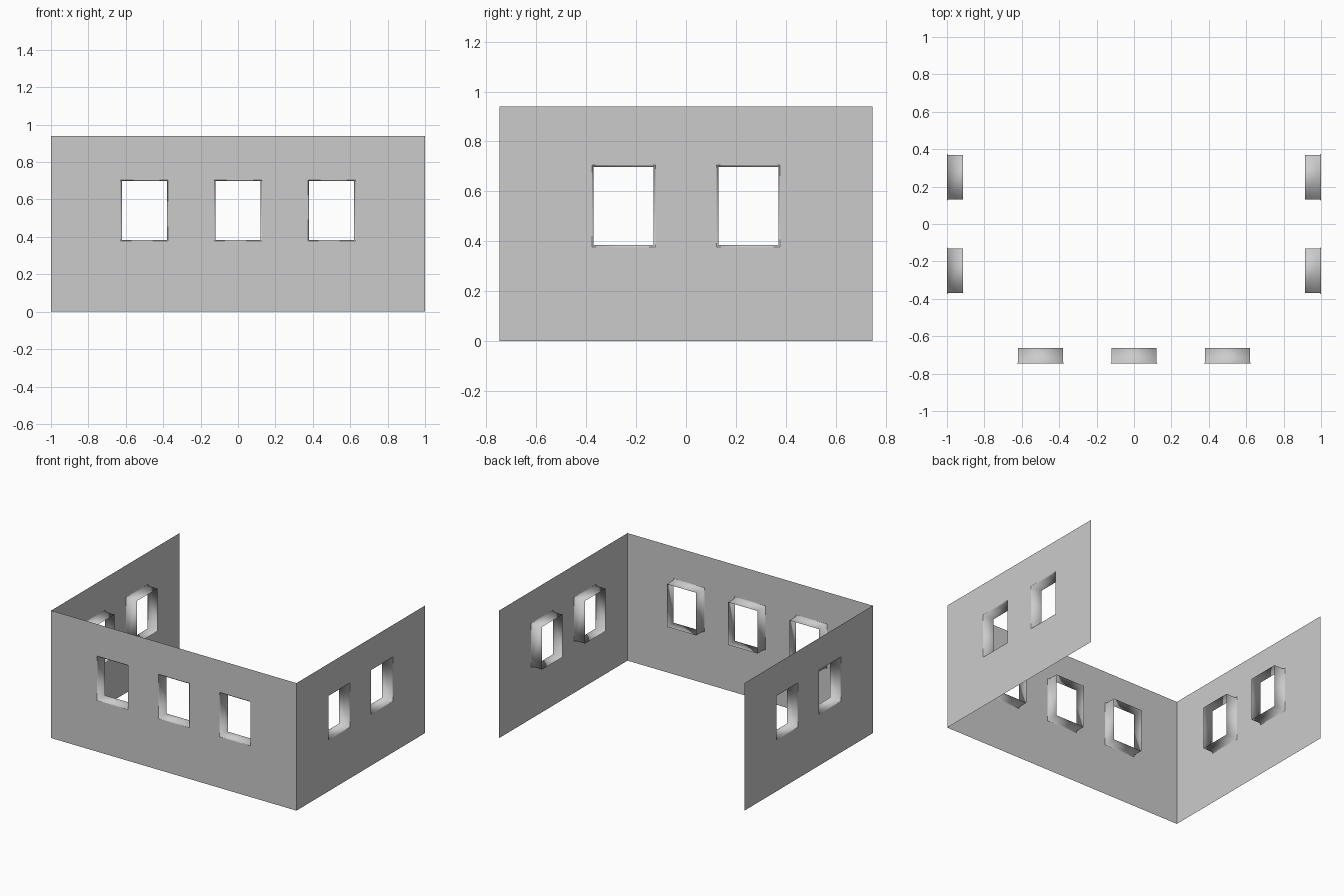
import bpy
import bmesh
import math
from mathutils import Matrix, Vector

cube = bpy.data.objects.get("Cube")
if cube:
    bpy.data.objects.remove(cube, do_unlink=True)

HALF_X, HALF_Y, HEIGHT = 1.0, 0.747, 0.94
SILL, HEAD, HALF_W = 0.377, 0.705, 0.127   # opening at the wall surface
DEPTH, FLARE = 0.085, 0.007                # reveal depth and splayed lip

grey = bpy.data.materials.new("plain_grey")
grey.use_nodes = True
COLOUR = (0.6, 0.6, 0.6, 1)
grey.diffuse_color = COLOUR
grey.node_tree.nodes["Principled BSDF"].inputs["Base Color"].default_value = COLOUR


def finish(bm, name, matrix):
    mesh = bpy.data.meshes.new(name)
    bm.to_mesh(mesh)
    bm.free()
    mesh.materials.append(grey)
    obj = bpy.data.objects.new(name, mesh)
    obj.matrix_world = matrix
    bpy.context.collection.objects.link(obj)
    return obj


def wall_sheet(name, half, centres, matrix):
    """Thin sheet facing local -y, with rectangular window openings."""
    us = [-half] + [c + s * HALF_W for c in centres for s in (-1, 1)] + [half]
    zs = [0, SILL, HEAD, HEIGHT]
    bm = bmesh.new()
    grid = [[bm.verts.new((u, 0, z)) for z in zs] for u in us]
    for i in range(len(us) - 1):
        for j in range(3):
            if j == 1 and i % 2 == 1:
                continue
            bm.faces.new((grid[i][j], grid[i + 1][j], grid[i + 1][j + 1], grid[i][j + 1]))
    finish(bm, name, matrix)


def window_reveal(name, centre, matrix):
    """Open rectangular sleeve running inward from the opening."""
    bm = bmesh.new()
    rings = []
    for inset, y in ((0, 0), (FLARE, FLARE), (FLARE, DEPTH)):
        w, lo, hi = HALF_W - inset, SILL + inset, HEAD - inset
        rings.append([bm.verts.new((centre + u, y, z))
                      for u, z in ((-w, lo), (w, lo), (w, hi), (-w, hi))])
    for a, b in zip(rings, rings[1:]):
        for k in range(4):
            n = (k + 1) % 4
            bm.faces.new((a[k], a[n], b[n], b[k]))
    obj = finish(bm, name, matrix)
    bpy.ops.object.select_all(action="DESELECT")
    obj.select_set(True)
    bpy.context.view_layer.objects.active = obj
    bpy.ops.object.shade_smooth_by_angle(angle=math.radians(100))


# Front wall and two side walls; the back stays open
walls = (
    ("front", HALF_X, (-0.5, 0, 0.5), Vector((0, -HALF_Y, 0)), 0),
    ("left", HALF_Y, (-0.25, 0.25), Vector((HALF_X, 0, 0)), 90),
    ("right", HALF_Y, (-0.25, 0.25), Vector((-HALF_X, 0, 0)), -90),
)
for name, half, centres, place, turn in walls:
    matrix = Matrix.Translation(place) @ Matrix.Rotation(math.radians(turn), 4, "Z")
    wall_sheet(name + "_wall", half, centres, matrix)
    for number, centre in enumerate(centres, 1):
        window_reveal(f"{name}_window_reveal_{number}", centre, matrix)
